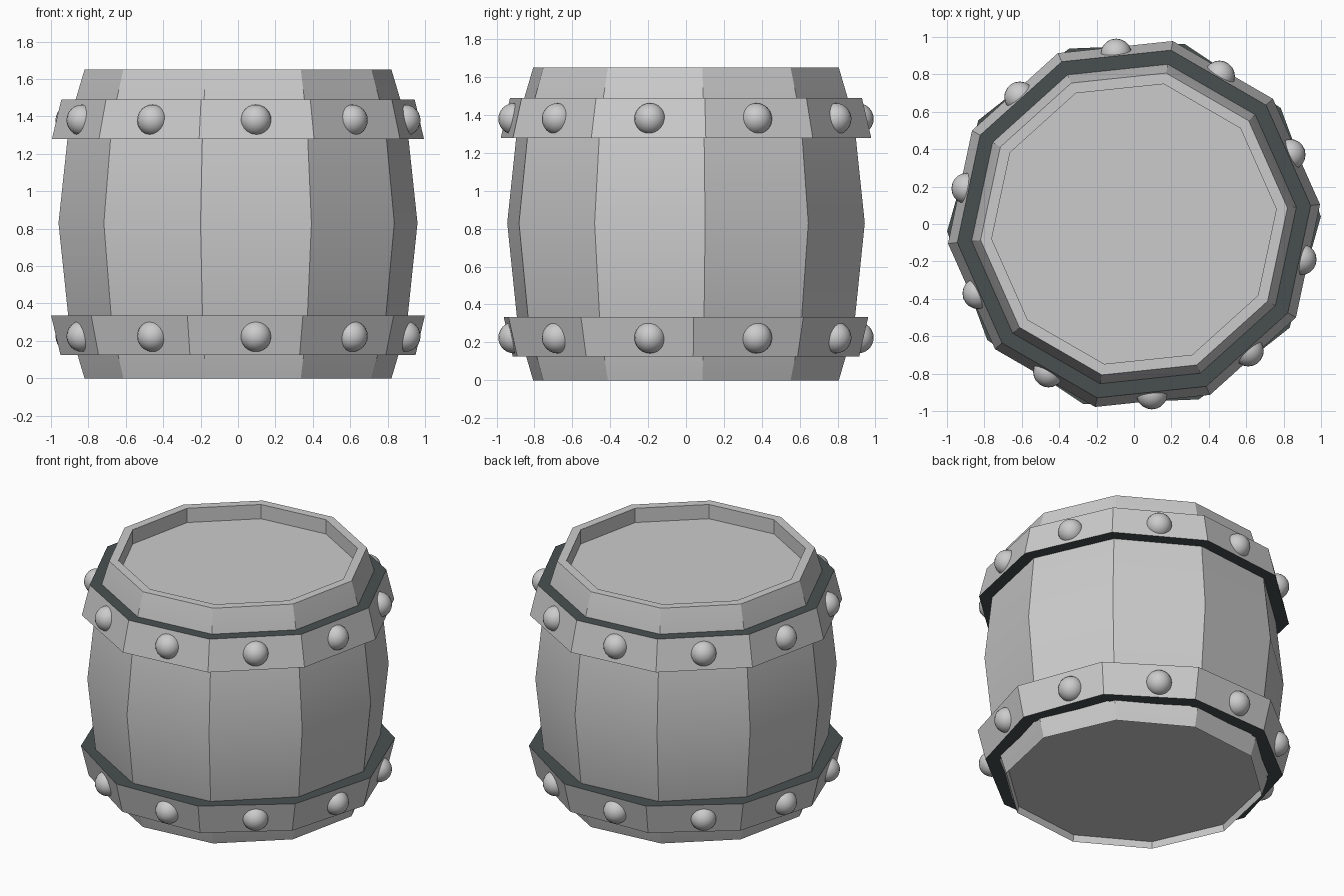
import bpy, bmesh, math
from mathutils import Matrix

if "Cube" in bpy.data.objects:
    bpy.data.objects.remove(bpy.data.objects["Cube"])

SIDES = 10


def material(name, rgb):
    m = bpy.data.materials.new(name)
    m.diffuse_color = (*rgb, 1.0)
    m.use_nodes = True
    m.node_tree.nodes["Principled BSDF"].inputs["Base Color"].default_value = m.diffuse_color
    return m


GREY = material("light_grey", (0.6, 0.6, 0.6))
DARK = material("dark_slate", (0.066, 0.08, 0.08))


def finish(name, bm, mats):
    # smooth along each stave, sharp between staves
    bmesh.ops.recalc_face_normals(bm, faces=bm.faces)
    for f in bm.faces:
        f.smooth = True
    for e in bm.edges:
        e.smooth = e.calc_face_angle(0.0) < math.radians(25)
    me = bpy.data.meshes.new(name)
    bm.to_mesh(me)
    bm.free()
    for m in mats:
        me.materials.append(m)
    ob = bpy.data.objects.new(name, me)
    bpy.context.collection.objects.link(ob)
    return ob


def turned(profile, turn, closed):
    """Ten-sided turned solid from (radius, z) points."""
    bm = bmesh.new()
    rings = []
    for r, z in profile:
        angles = [math.radians(turn + 360 / SIDES * i) for i in range(SIDES)]
        rings.append([bm.verts.new((r * math.cos(a), r * math.sin(a), z)) for a in angles])
    pairs = list(zip(rings, rings[1:]))
    if closed:
        pairs.append((rings[-1], rings[0]))
    else:
        bm.faces.new(rings[0])
        bm.faces.new(rings[-1])
    for lo, hi in pairs:
        for i in range(SIDES):
            j = (i + 1) % SIDES
            bm.faces.new((lo[i], lo[j], hi[j], hi[i]))
    return bm


# barrel body: recessed base, bulging staves, rim and sunken lid
body = [(0.815, 0.045), (0.825, 0.0), (0.906, 0.27), (0.965, 0.83), (0.906, 1.38),
        (0.825, 1.65), (0.765, 1.65), (0.765, 1.55)]
finish("barrel_body", turned(body, 6, False), [GREY])


# hoops: grey outer band, dark top and bottom edges
def hoop(name, z0, r0, z1, r1, turn):
    bm = turned([(r0, z0), (r1, z1), (0.86, z1), (0.86, z0)], turn, True)
    bm.normal_update()
    for f in bm.faces:
        f.material_index = 1 if abs(f.normal.z) > 0.9 else 0
    finish(name, bm, [GREY, DARK])


hoop("upper_hoop", 1.28, 1.0, 1.49, 0.95, 6)
hoop("lower_hoop", 0.125, 0.95, 0.335, 1.0, 2.3)

# round rivets in the middle of each hoop face
for label, z in (("upper", 1.38), ("lower", 0.225)):
    bm = bmesh.new()
    for i in range(SIDES):
        a = math.radians(24 + 36 * i)
        pos = Matrix.Translation((0.913 * math.cos(a), 0.913 * math.sin(a), z))
        bmesh.ops.create_uvsphere(bm, u_segments=20, v_segments=12, radius=0.083, matrix=pos)
    finish(label + "_rivets", bm, [GREY])
